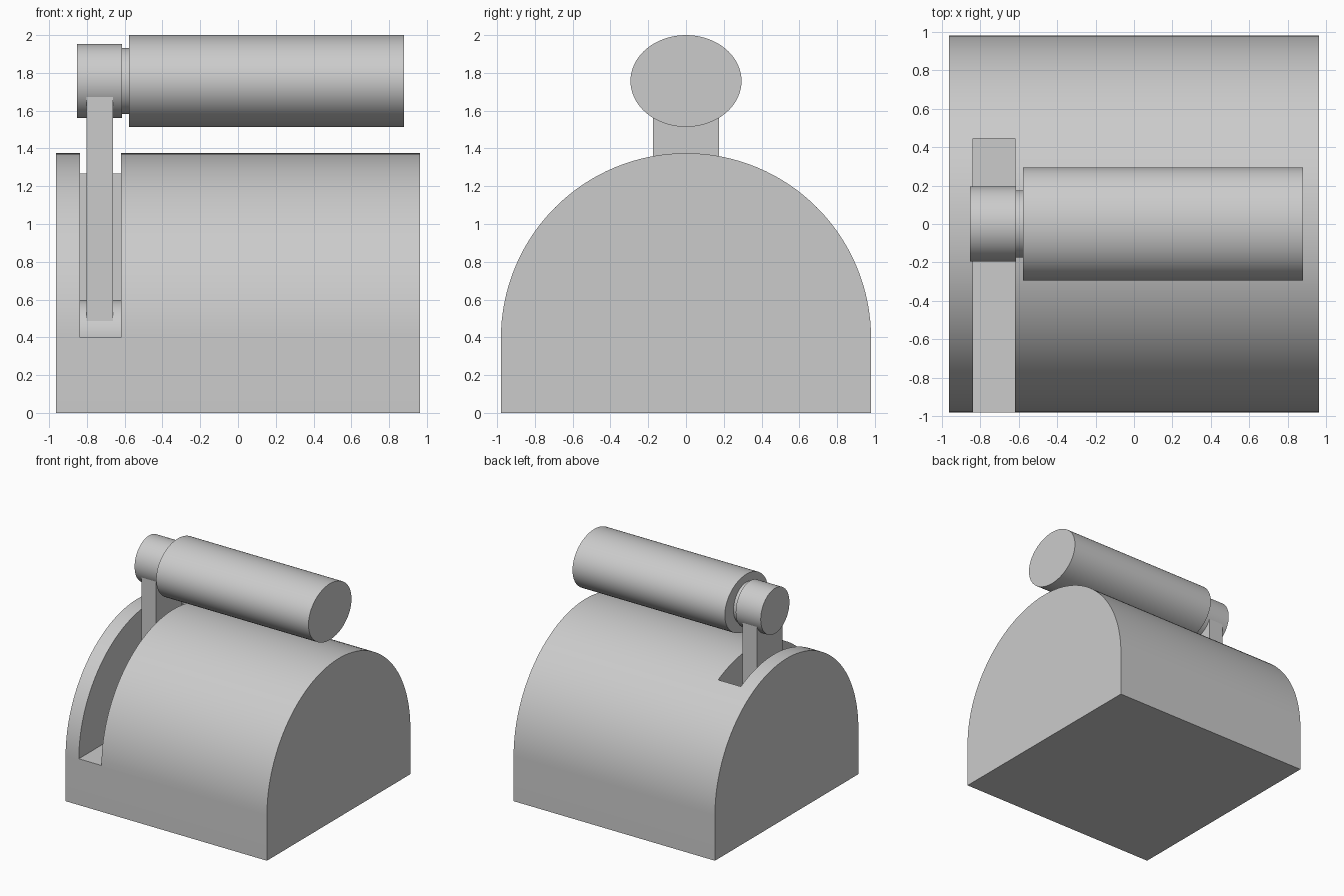
import bpy, bmesh, math

if "Cube" in bpy.data.objects:
    bpy.data.objects.remove(bpy.data.objects["Cube"])


def finish(name, bm, smooth=True):
    bmesh.ops.recalc_face_normals(bm, faces=bm.faces)
    mesh = bpy.data.meshes.new(name)
    bm.to_mesh(mesh)
    bm.free()
    ob = bpy.data.objects.new(name, mesh)
    bpy.context.collection.objects.link(ob)
    if smooth:
        smooth_by_angle(ob)
    return ob


def smooth_by_angle(ob):
    bpy.ops.object.select_all(action='DESELECT')
    ob.select_set(True)
    bpy.context.view_layer.objects.active = ob
    bpy.ops.object.shade_smooth_by_angle(angle=math.radians(30))


def extrude_x(name, profile, x0, x1, smooth=True):
    """Extrude a closed (y, z) profile from x0 to x1."""
    bm = bmesh.new()
    face = bm.faces.new([bm.verts.new((x0, y, z)) for y, z in profile])
    ext = bmesh.ops.extrude_face_region(bm, geom=[face])
    moved = [v for v in ext['geom'] if isinstance(v, bmesh.types.BMVert)]
    bmesh.ops.translate(bm, verts=moved, vec=(x1 - x0, 0, 0))
    return finish(name, bm, smooth)


def arc(ry, rz, zc, start, end, n):
    angles = [math.radians(start + (end - start) * i / n) for i in range(n + 1)]
    return [(ry * math.cos(a), zc + rz * math.sin(a)) for a in angles]


def rod(name, x0, x1, ry, rz, zc):
    return extrude_x(name, arc(ry, rz, zc, 0, 360, 64)[:-1], x0, x1)


def rect(y0, y1, z0, z1):
    return [(y0, z0), (y1, z0), (y1, z1), (y0, z1)]


AXLE_Z, GRIP_Z = 0.40, 1.757

# Domed housing
profile = [(-0.98, 0), (0.98, 0)] + arc(0.98, 0.98, 0.395, 0, 180, 64)
housing = extrude_x("housing", profile, -0.963, 0.963, smooth=False)

# Slot open at the front, closed by a wall at the back
cutter = extrude_x("slot_cutter", rect(-1.2, 0.445, AXLE_Z, 1.6),
                   -0.837, -0.62, smooth=False)
cutter.hide_render = True
cut = housing.modifiers.new("slot", 'BOOLEAN')
cut.operation = 'DIFFERENCE'
cut.solver = 'EXACT'
cut.object = cutter
bpy.context.view_layer.objects.active = housing
bpy.ops.object.modifier_apply(modifier=cut.name)
bpy.data.objects.remove(cutter)
smooth_by_angle(housing)

# Pivot axle in the slot and the lever arm standing on it
rod("pivot_axle", -0.837, -0.62, 0.195, 0.195, AXLE_Z + 0.003)
extrude_x("lever_arm", rect(-0.176, 0.176, AXLE_Z + 0.01, GRIP_Z),
          -0.802, -0.662, smooth=False)

# Handle: end knob, narrow neck and oval grip
rod("handle_knob", -0.852, -0.613, 0.196, 0.196, GRIP_Z)
rod("handle_neck", -0.613, -0.577, 0.175, 0.175, GRIP_Z)
rod("handle_grip", -0.577, 0.88, 0.294, 0.243, GRIP_Z)
